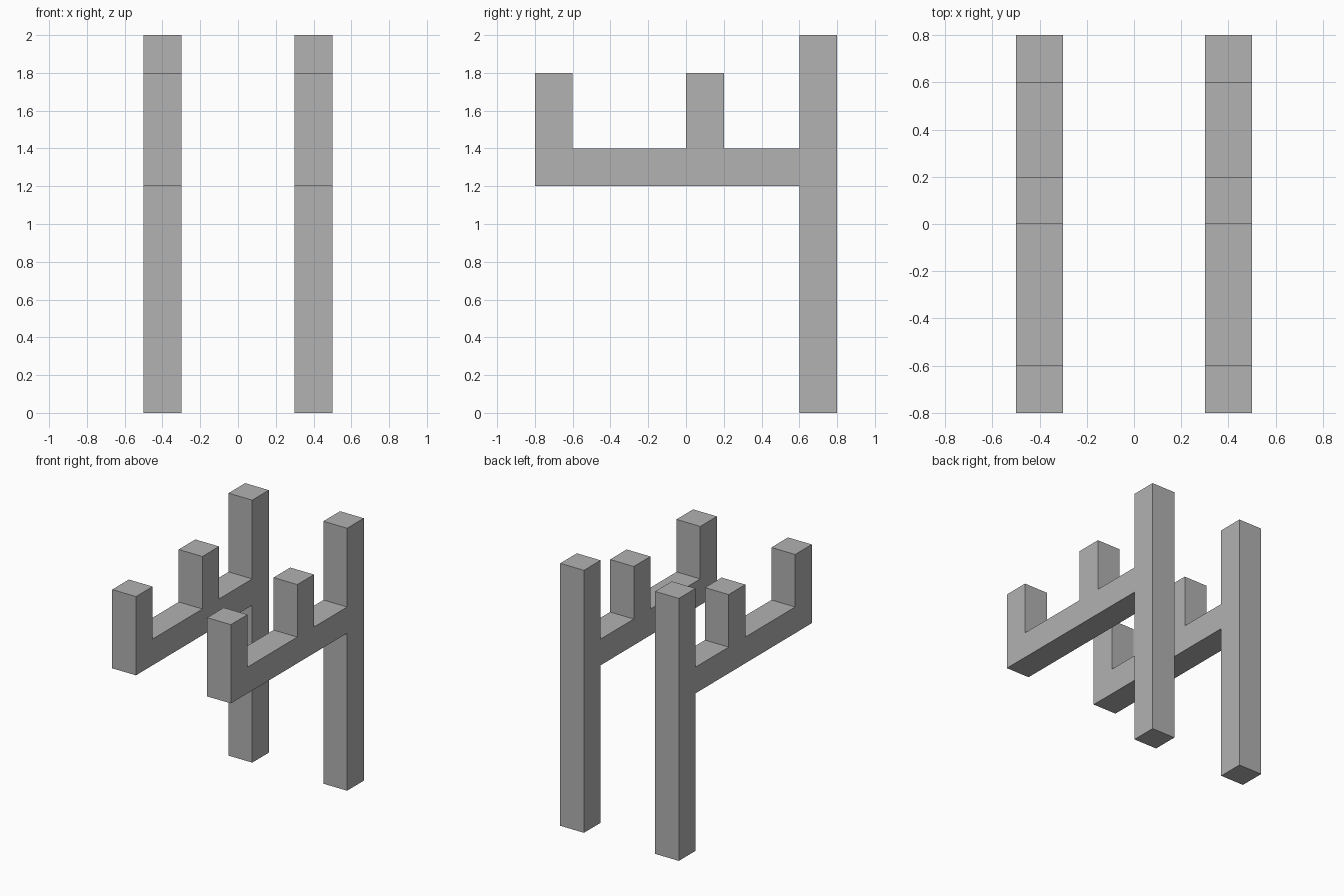
import bpy
import bmesh

cube = bpy.data.objects.get("Cube")
if cube:
    bpy.data.objects.remove(cube, do_unlink=True)

# Plain grey finish
GREY = (0.445, 0.445, 0.445, 1.0)
grey = bpy.data.materials.new("plain_grey")
grey.use_nodes = True
grey.diffuse_color = GREY
grey.node_tree.nodes["Principled BSDF"].inputs["Base Color"].default_value = GREY

# Side outline (y, z): tall rear post, forward arm, two upright pegs
OUTLINE = [
    (0.8, 0), (0.8, 2), (0.6, 2), (0.6, 1.4),
    (0.2, 1.4), (0.2, 1.8), (0, 1.8), (0, 1.4),
    (-0.6, 1.4), (-0.6, 1.8), (-0.8, 1.8), (-0.8, 1.2),
    (0.6, 1.2), (0.6, 0),
]
WIDTH = 0.2


def build_frame(name, x_centre):
    """Extrude the side outline across the width of one frame."""
    bm = bmesh.new()
    x = x_centre - WIDTH / 2
    side = bm.faces.new([bm.verts.new((x, y, z)) for y, z in OUTLINE])
    result = bmesh.ops.extrude_face_region(bm, geom=[side], use_keep_orig=True)
    moved = [v for v in result["geom"] if isinstance(v, bmesh.types.BMVert)]
    bmesh.ops.translate(bm, verts=moved, vec=(WIDTH, 0, 0))
    bmesh.ops.recalc_face_normals(bm, faces=bm.faces)
    mesh = bpy.data.meshes.new(name)
    bm.to_mesh(mesh)
    bm.free()
    mesh.materials.append(grey)
    obj = bpy.data.objects.new(name, mesh)
    bpy.context.collection.objects.link(obj)
    return obj


# Matching frames on both sides
for label, sign in (("left", 1), ("right", -1)):
    build_frame(label + "_rack_frame", sign * 0.4)
